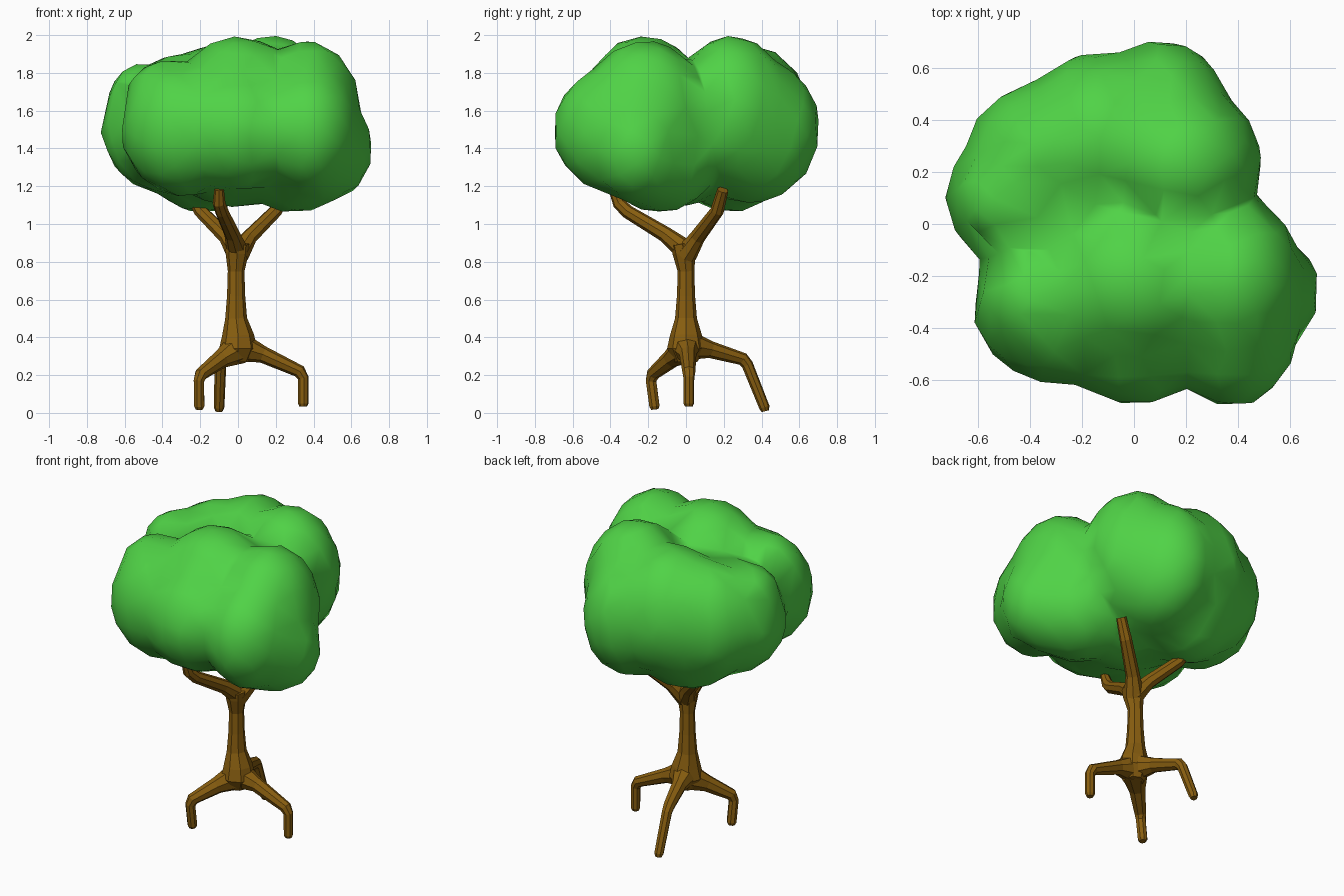
import bpy, bmesh, math
from mathutils import Vector, Matrix

if "Cube" in bpy.data.objects:
    bpy.data.objects.remove(bpy.data.objects["Cube"], do_unlink=True)


def material(name, color):
    m = bpy.data.materials.new(name)
    m.diffuse_color = (*color, 1)
    m.use_nodes = True
    m.node_tree.nodes["Principled BSDF"].inputs["Base Color"].default_value = (*color, 1)
    return m


bark = material("brown bark", (0.25, 0.113, 0.005))
leaf = material("leaf green", (0.08, 0.65, 0.062))


def finish(bm, name, mat, smooth):
    bmesh.ops.recalc_face_normals(bm, faces=bm.faces)
    for f in bm.faces:
        f.smooth = smooth
    me = bpy.data.meshes.new(name)
    bm.to_mesh(me)
    bm.free()
    me.materials.append(mat)
    ob = bpy.data.objects.new(name, me)
    bpy.context.collection.objects.link(ob)
    return ob


def limb(name, path, sides=8):
    """Faceted tapered tube through (x, y, z, radius) points."""
    bm = bmesh.new()
    pts = [Vector(p[:3]) for p in path]
    rings = []
    for i, p in enumerate(pts):
        t = Vector()
        if i > 0:
            t += (p - pts[i - 1]).normalized()
        if i < len(pts) - 1:
            t += (pts[i + 1] - p).normalized()
        t.normalize()
        if i == 0:
            u = t.orthogonal().normalized()
        u = (u - t * u.dot(t)).normalized()
        v = t.cross(u)
        r = path[i][3]
        angles = [math.tau * k / sides for k in range(sides)]
        rings.append([bm.verts.new(p + (u * math.cos(a) + v * math.sin(a)) * r) for a in angles])
    for a, b in zip(rings, rings[1:]):
        for k in range(sides):
            n = (k + 1) % sides
            bm.faces.new((a[k], a[n], b[n], b[k]))
    bm.faces.new(rings[0])
    bm.faces.new(rings[-1])
    return finish(bm, name, bark, False)


def foliage(name, lobes):
    """Ellipsoid lobes fused into one soft, coarse skin."""
    bm = bmesh.new()
    for x, y, z, rx, ry, rz in lobes:
        place = Matrix.Translation((x, y, z)) @ Matrix.Diagonal((rx, ry, rz, 1))
        bmesh.ops.create_icosphere(bm, subdivisions=4, radius=1, matrix=place)
    ob = finish(bm, name, leaf, True)
    fuse = ob.modifiers.new("fuse", 'REMESH')
    fuse.mode = 'VOXEL'
    fuse.voxel_size = 0.04
    fuse.use_smooth_shade = True
    soften = ob.modifiers.new("soften", 'SMOOTH')
    soften.factor = 0.5
    soften.iterations = 4
    coarsen = ob.modifiers.new("coarsen", 'DECIMATE')
    coarsen.ratio = 0.07
    return ob


# Trunk, flared where roots and branches meet it
limb("trunk", [(0, 0, 0.27, 0.06), (0, 0, 0.34, 0.1), (0, 0, 0.41, 0.085),
               (-0.01, 0, 0.5, 0.058), (-0.01, 0, 0.62, 0.048), (-0.01, 0, 0.75, 0.044),
               (-0.005, -0.01, 0.85, 0.062), (0, -0.02, 0.9, 0.06)])

# Stilt roots with rounded tips
limb("front_right_root", [(0, 0, 0.34, 0.085), (-0.09, -0.08, 0.285, 0.05),
                          (-0.195, -0.175, 0.205, 0.036), (-0.207, -0.185, 0.17, 0.03),
                          (-0.205, -0.167, 0.035, 0.029), (-0.205, -0.165, 0.018, 0.02)])
limb("left_root", [(0, 0, 0.35, 0.085), (0.13, 0.01, 0.31, 0.045),
                   (0.325, 0.015, 0.22, 0.035), (0.345, 0.015, 0.185, 0.029),
                   (0.345, 0.015, 0.05, 0.028), (0.345, 0.015, 0.033, 0.02)])
limb("back_root", [(0, 0, 0.36, 0.085), (-0.04, 0.13, 0.335, 0.045),
                   (-0.09, 0.3, 0.285, 0.035), (-0.093, 0.325, 0.255, 0.031),
                   (-0.1, 0.415, 0.03, 0.028), (-0.1, 0.42, 0.009, 0.02)])

# Branches reaching into the foliage
limb("front_branch", [(0, 0.01, 0.85, 0.06), (-0.03, -0.11, 0.945, 0.042),
                      (-0.085, -0.31, 1.065, 0.036), (-0.1, -0.355, 1.11, 0.034),
                      (-0.1, -0.385, 1.185, 0.025)])
for side, sx in (("left", 1), ("right", -1)):
    limb(side + "_branch", [(0, 0, 0.84, 0.06), (sx * 0.06, 0.06, 0.93, 0.042),
                            (sx * 0.2, 0.165, 1.07, 0.036), (sx * 0.26, 0.195, 1.18, 0.03)])

# Leaf crown: front lobes, underside, then back lobes
foliage("foliage", [
    (-0.28, -0.31, 1.5, 0.34, 0.31, 0.35),
    (-0.38, -0.28, 1.63, 0.22, 0.22, 0.24),
    (0.0, -0.22, 1.6, 0.35, 0.33, 0.395),
    (0.0, -0.355, 1.5, 0.35, 0.34, 0.33),
    (0.37, -0.22, 1.585, 0.28, 0.33, 0.385),
    (0.38, -0.36, 1.5, 0.26, 0.345, 0.34),
    (0.44, -0.26, 1.4, 0.275, 0.25, 0.29),
    (0.3, -0.14, 1.36, 0.3, 0.3, 0.3),
    (0.0, -0.06, 1.4, 0.4, 0.34, 0.31),
    (0.18, 0.24, 1.6, 0.31, 0.3, 0.4),
    (0.1, 0.34, 1.5, 0.29, 0.37, 0.39),
    (-0.34, 0.1, 1.5, 0.385, 0.31, 0.35),
    (-0.5, 0.1, 1.66, 0.19, 0.2, 0.19),
    (-0.3, 0.27, 1.53, 0.345, 0.285, 0.37),
    (-0.12, 0.33, 1.55, 0.33, 0.33, 0.4),
    (-0.18, 0.24, 1.38, 0.33, 0.3, 0.32)])
